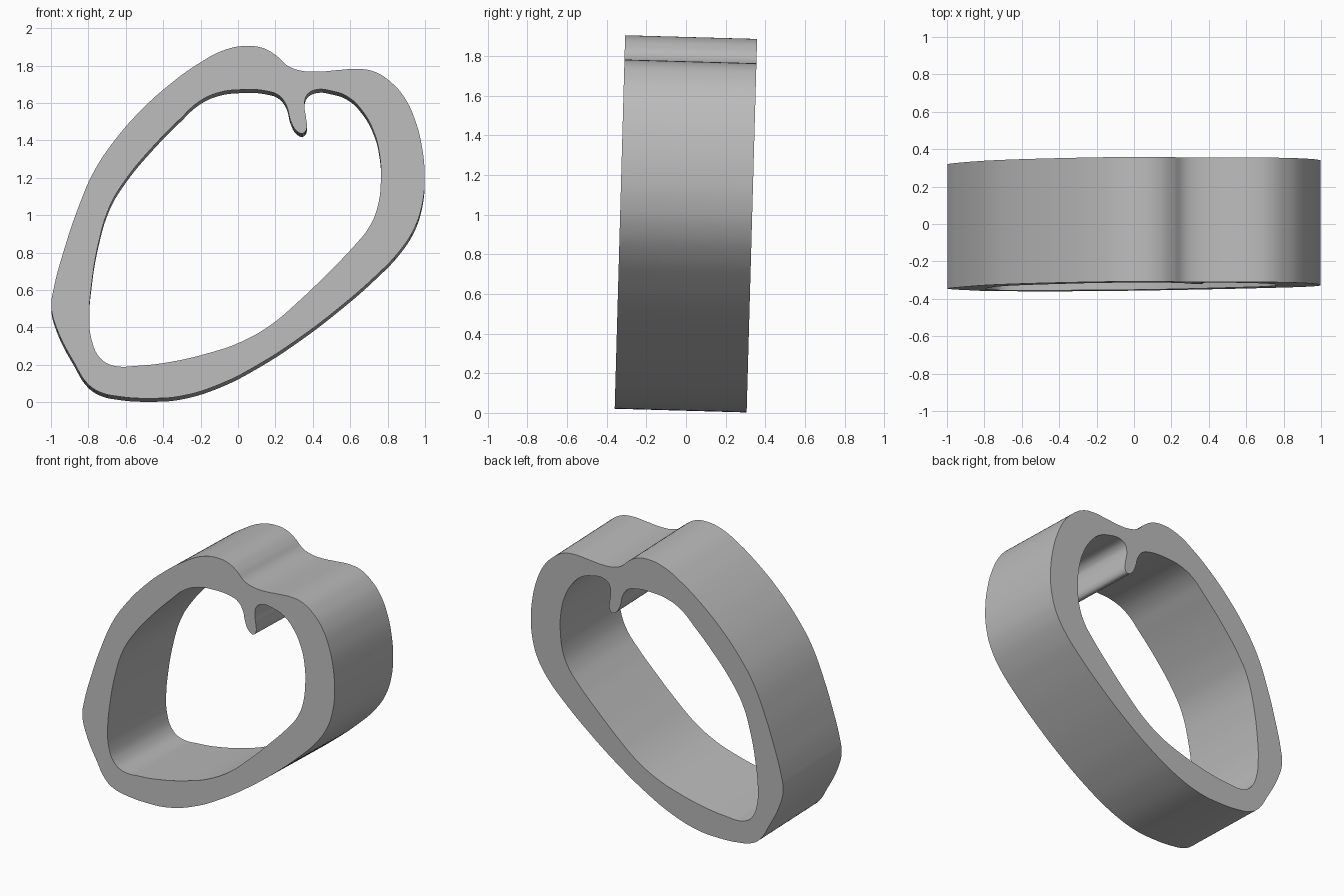
import bpy, bmesh, math

# Front-view outlines (x, z) of the lopsided heart frame
OUTER = [(0.05, 1.906), (0.14, 1.892), (0.21, 1.85), (0.265, 1.80), (0.33, 1.775),
         (0.42, 1.768), (0.54, 1.777), (0.64, 1.783), (0.73, 1.768), (0.82, 1.71),
         (0.89, 1.63), (0.945, 1.515), (0.982, 1.375), (0.998, 1.20), (0.985, 1.06),
         (0.945, 0.935), (0.865, 0.81), (0.73, 0.67), (0.54, 0.505), (0.33, 0.345),
         (0.115, 0.205), (-0.10, 0.095), (-0.31, 0.032), (-0.47, 0.021), (-0.63, 0.03),
         (-0.74, 0.055), (-0.805, 0.10), (-0.875, 0.21), (-0.967, 0.39), (-0.998, 0.51),
         (-0.985, 0.61), (-0.93, 0.815), (-0.86, 1.025), (-0.77, 1.235), (-0.66, 1.40),
         (-0.525, 1.555), (-0.365, 1.70), (-0.205, 1.815), (-0.07, 1.885)]
INNER = [(0.025, 1.672), (0.15, 1.665), (0.22, 1.64), (0.26, 1.585), (0.28, 1.51),
         (0.31, 1.455), (0.345, 1.438), (0.366, 1.46), (0.364, 1.52), (0.355, 1.59),
         (0.37, 1.645), (0.42, 1.672), (0.50, 1.665), (0.585, 1.635), (0.66, 1.565),
         (0.725, 1.45), (0.757, 1.325), (0.764, 1.19), (0.745, 1.04), (0.70, 0.935),
         (0.62, 0.835), (0.49, 0.70), (0.33, 0.545), (0.17, 0.41), (0.01, 0.32),
         (-0.15, 0.265), (-0.365, 0.215), (-0.525, 0.196), (-0.675, 0.198), (-0.74, 0.24),
         (-0.783, 0.335), (-0.795, 0.47), (-0.783, 0.63), (-0.745, 0.855), (-0.685, 1.05),
         (-0.605, 1.185), (-0.475, 1.345), (-0.31, 1.515), (-0.205, 1.61), (-0.10, 1.657)]
TILT, HALF = 0.028, 0.333


def closed_spline(curve, pts):
    s = curve.splines.new('BEZIER')
    s.bezier_points.add(len(pts) - 1)
    for bp, (x, z) in zip(s.bezier_points, pts):
        bp.co = (x, z, 0)
        bp.handle_left_type = bp.handle_right_type = 'AUTO'
    s.use_cyclic_u = True


# Filled, extruded profile with a hole
curve = bpy.data.curves.new("heart_profile", 'CURVE')
curve.dimensions = '2D'
curve.fill_mode = 'BOTH'
curve.resolution_u = 5
curve.extrude = HALF
closed_spline(curve, OUTER)
closed_spline(curve, INNER)
tmp = bpy.data.objects.new("heart_profile", curve)
bpy.context.collection.objects.link(tmp)
bpy.context.view_layer.update()

# Heart frame mesh, stood up with a slight backward lean
mesh = bpy.data.meshes.new_from_object(tmp.evaluated_get(bpy.context.evaluated_depsgraph_get()))
bpy.data.objects.remove(tmp)
bm = bmesh.new()
bm.from_mesh(mesh)
bmesh.ops.remove_doubles(bm, verts=bm.verts, dist=0.0005)
bmesh.ops.recalc_face_normals(bm, faces=bm.faces)
bm.to_mesh(mesh)
bm.free()
frame = bpy.data.objects.new("heart_frame", mesh)
bpy.context.collection.objects.link(frame)
frame.rotation_euler.x = math.pi / 2 - TILT
frame.location = (0, -0.0275, -HALF * math.sin(TILT))

# Plain grey
mat = bpy.data.materials.new("plain grey")
mat.diffuse_color = (0.5, 0.5, 0.5, 1)
mesh.materials.clear()
mesh.materials.append(mat)

# Smooth walls, crisp rims
bpy.context.view_layer.objects.active = frame
frame.select_set(True)
bpy.ops.object.shade_smooth_by_angle(angle=math.radians(35))
